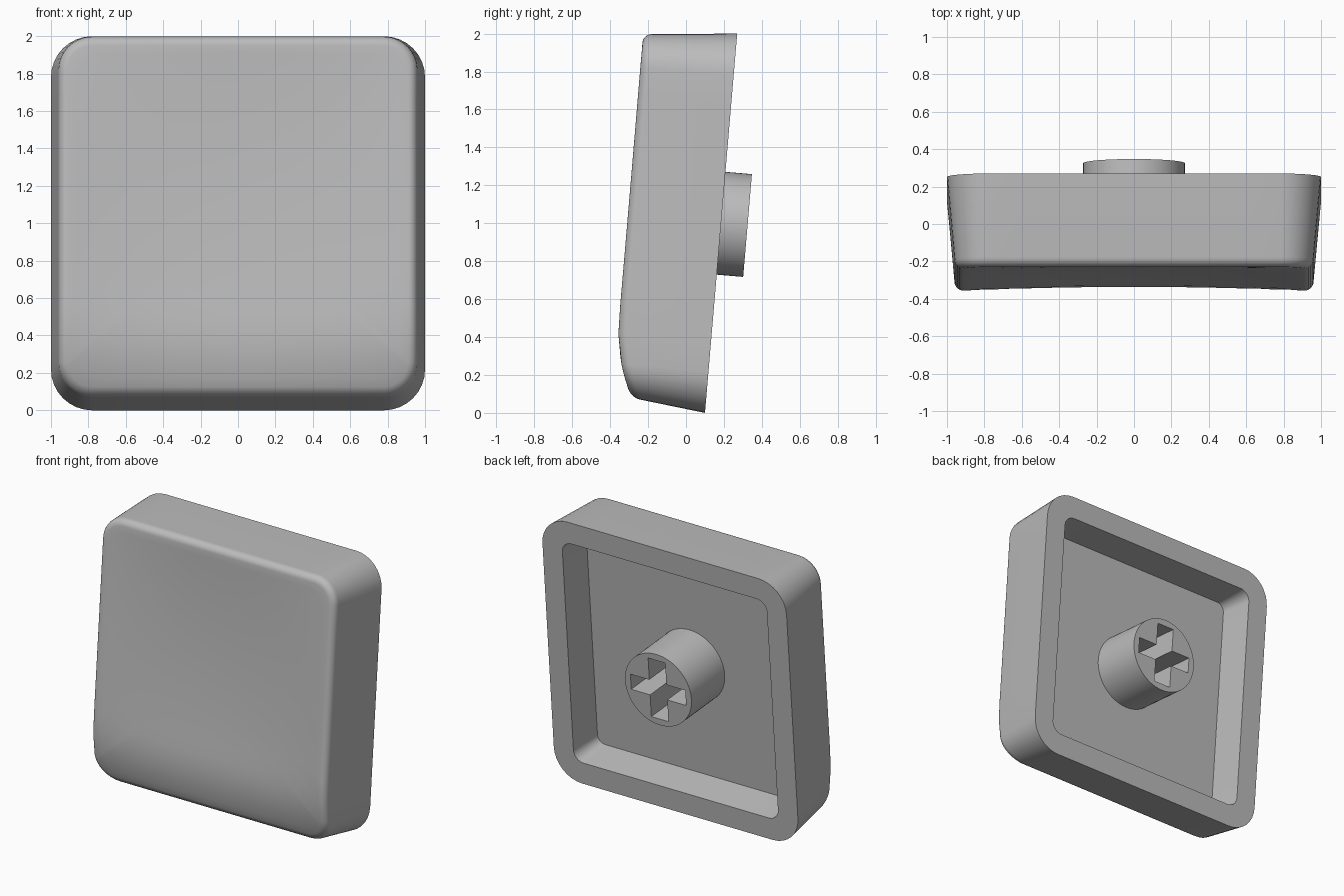
import bpy, bmesh, math
from mathutils import Matrix

if "Cube" in bpy.data.objects:
    bpy.data.objects.remove(bpy.data.objects["Cube"])

# Leaning frame: local x = width, local y = up the cap, local z = towards the front
TILT = math.atan(0.085)
S, C = math.sin(TILT), math.cos(TILT)
FRAME = Matrix(((1, 0, 0, 0), (0, S, -C, 0.10), (0, C, S, 0), (0, 0, 0, 1)))
HALF = 1.0035
MID = HALF          # centre of the cap along local y
CAVITY = 0.25       # depth of the hollow back

plastic = bpy.data.materials.new("grey_plastic")
plastic.diffuse_color = (0.5, 0.5, 0.5, 1)
plastic.use_nodes = True
plastic.node_tree.nodes["Principled BSDF"].inputs["Base Color"].default_value = plastic.diffuse_color


def make_object(name, bm):
    bmesh.ops.recalc_face_normals(bm, faces=bm.faces)
    mesh = bpy.data.meshes.new(name)
    bm.to_mesh(mesh)
    bm.free()
    mesh.materials.append(plastic)
    ob = bpy.data.objects.new(name, mesh)
    bpy.context.collection.objects.link(ob)
    ob.matrix_world = FRAME
    return ob


def smooth(ob):
    bpy.ops.object.select_all(action='DESELECT')
    ob.select_set(True)
    bpy.context.view_layer.objects.active = ob
    bpy.ops.object.shade_smooth_by_angle(angle=math.radians(32))


def rounded_square(inset, radius, arc=8, straight=10):
    """Outline points of a rounded square shrunk by inset."""
    hx, hy = 1 - inset, HALF - inset
    pts = []
    for k, (sx, sy) in enumerate(((1, 1), (-1, 1), (-1, -1), (1, -1))):
        for i in range(arc + 1):
            a = math.pi / 2 * (k + i / arc)
            pts.append((sx * (hx - radius) + radius * math.cos(a),
                        sy * (hy - radius) + radius * math.sin(a)))
        # subdivide the straight run to the next corner
        nx, ny = ((-1, 1), (-1, -1), (1, -1), (1, 1))[k]
        b = math.pi / 2 * (k + 1)
        end = (nx * (hx - radius) + radius * math.cos(b),
               ny * (hy - radius) + radius * math.sin(b))
        x0, y0 = pts[-1]
        for i in range(1, straight):
            t = i / straight
            pts.append((x0 + (end[0] - x0) * t, y0 + (end[1] - y0) * t))
    return pts


def front_height(x, y):
    """Front surface: rolled-off lower edge and a shallow dish."""
    drop = 0.1 * (max(0, 0.45 - (y + MID)) / 0.4) ** 2
    dish = 0.04 * max(0, 1 - (x / 0.92) ** 2) * max(0, 1 - (y / 0.92) ** 2)
    return 0.494 - drop - dish


# Cap: hollow, rim, tapered sides, rounded edge and dished front as one skin
bm = bmesh.new()
rings = []


def add_ring(pts, height):
    rings.append([bm.verts.new((x, y + MID, height(x, y))) for x, y in pts])


add_ring(rounded_square(0.185, 0.06), lambda x, y: CAVITY)
add_ring(rounded_square(0.162, 0.08), lambda x, y: 0)
add_ring(rounded_square(0, 0.22), lambda x, y: 0)
FILLET, TAPER = 0.05, 0.04
for i in range(7):
    a = math.pi / 2 * i / 6
    inset = TAPER + FILLET * (1 - math.cos(a))
    sink = FILLET * (1 - math.sin(a))
    last = rounded_square(inset, 0.22 - inset)
    add_ring(last, lambda x, y: front_height(x, y) - sink)
for f in (0.95, 0.88, 0.8, 0.7, 0.6, 0.5, 0.4, 0.3, 0.2, 0.1):
    add_ring([(x * f, y * f) for x, y in last], front_height)
n = len(last)
for r0, r1 in zip(rings, rings[1:]):
    for i in range(n):
        j = (i + 1) % n
        bm.faces.new((r0[i], r0[j], r1[j], r1[i]))
bm.faces.new(rings[0])
centre = bm.verts.new((0, MID, front_height(0, 0)))
for i in range(n):
    bm.faces.new((rings[-1][i], rings[-1][(i + 1) % n], centre))
smooth(make_object("cap", bm))

# Stem: round post from the hollow floor out past the rim
STEM_END = -0.14
bm = bmesh.new()
length = CAVITY + 0.01 - STEM_END
bmesh.ops.create_cone(bm, cap_ends=True, segments=64, radius1=0.272, radius2=0.272,
                      depth=length,
                      matrix=Matrix.Translation((0, MID, STEM_END + length / 2)))
stem = make_object("stem", bm)

# Cross-shaped socket cut into the stem
bm = bmesh.new()
L, A, B = 0.225, 0.07, 0.058
cross = [(A, B), (A, L), (-A, L), (-A, B), (-L, B), (-L, -B),
         (-A, -B), (-A, -L), (A, -L), (A, -B), (L, -B), (L, B)]
face = bm.faces.new([bm.verts.new((x, y + MID, STEM_END - 0.1)) for x, y in cross])
ext = bmesh.ops.extrude_face_region(bm, geom=[face])
bmesh.ops.translate(bm, vec=(0, 0, 0.46),
                    verts=[v for v in ext["geom"] if isinstance(v, bmesh.types.BMVert)])
cutter = make_object("socket_cutter", bm)
cutter.hide_render = True
mod = stem.modifiers.new("socket", 'BOOLEAN')
mod.operation = 'DIFFERENCE'
mod.solver = 'EXACT'
mod.object = cutter
bpy.context.view_layer.objects.active = stem
bpy.ops.object.modifier_apply(modifier=mod.name)
bpy.data.objects.remove(cutter)
smooth(stem)
